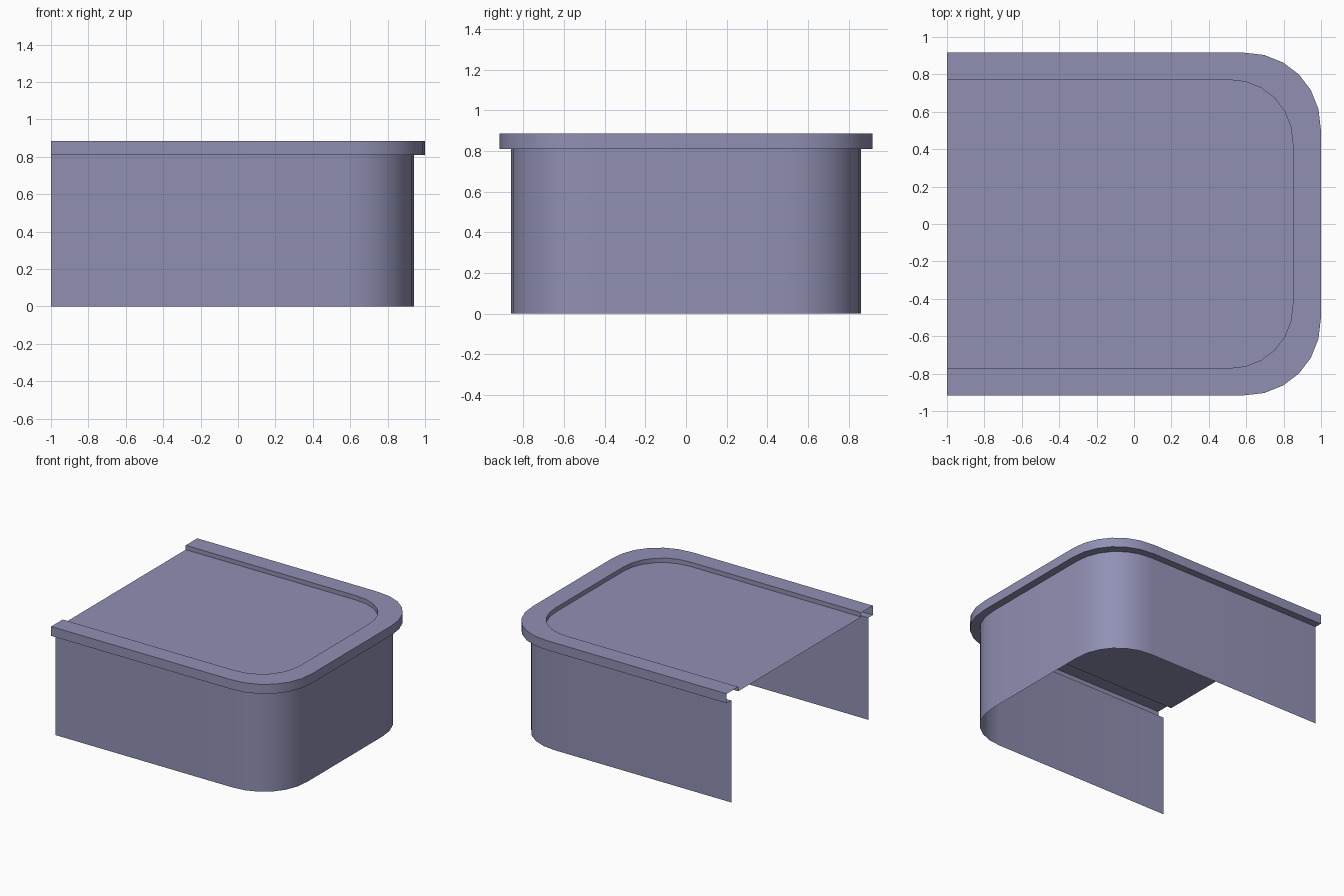
import bpy
from math import sin, cos, pi

cube = bpy.data.objects.get("Cube")
if cube:
    bpy.data.objects.remove(cube, do_unlink=True)

# Single muted violet-grey colour
paint = bpy.data.materials.new("violet_grey")
paint.use_nodes = True
colour = (0.28, 0.28, 0.455, 1)
paint.diffuse_color = colour
paint.node_tree.nodes["Principled BSDF"].inputs["Base Color"].default_value = colour

BACK = -1.0   # open end of the shell
STEPS = 6     # segments per rounded corner


def outline(x, y, radius):
    """Open U-shaped plan: front side, two rounded corners, back side."""
    half = []
    for i in range(STEPS + 1):
        a = pi / 2 * i / STEPS
        half.append((x - radius + radius * abs(sin(a)) ** 0.95,
                     y - radius + radius * abs(cos(a)) ** 0.95))
    half.insert(0, (BACK, y))
    return [(px, -py) for px, py in half] + half[::-1]


def add_part(name, verts, faces):
    mesh = bpy.data.meshes.new(name)
    mesh.from_pydata(verts, [], faces)
    mesh.materials.append(paint)
    obj = bpy.data.objects.new(name, mesh)
    bpy.context.collection.objects.link(obj)
    bpy.ops.object.select_all(action='DESELECT')
    obj.select_set(True)
    bpy.context.view_layer.objects.active = obj
    bpy.ops.object.shade_smooth_by_angle(angle=pi / 6)
    return obj


def loft(name, rings):
    """Skin a strip of quads between successive (outline, height) rings."""
    n = len(rings[0][0])
    verts = [(x, y, z) for ring, z in rings for x, y in ring]
    faces = [(r * n + i, r * n + i + 1, (r + 1) * n + i + 1, (r + 1) * n + i)
             for r in range(len(rings) - 1) for i in range(n - 1)]
    return add_part(name, verts, faces)


wall_line = outline(0.94, 0.86, 0.39)
rim_line = outline(1.0, 0.917, 0.42)
inner_line = outline(0.85, 0.772, 0.35)
WALL_TOP, RIM_TOP, PANEL = 0.81, 0.885, 0.85

# Side wall, open at the bottom and at one end
loft("side_wall", [(wall_line, 0), (wall_line, WALL_TOP)])

# Overhanging rim: underside, outer edge, flat top and inner step
loft("rim", [(wall_line, WALL_TOP), (rim_line, WALL_TOP), (rim_line, RIM_TOP),
             (inner_line, RIM_TOP), (inner_line, PANEL)])

# Recessed top panel
add_part("top_panel", [(x, y, PANEL) for x, y in inner_line],
         [tuple(range(len(inner_line)))])
